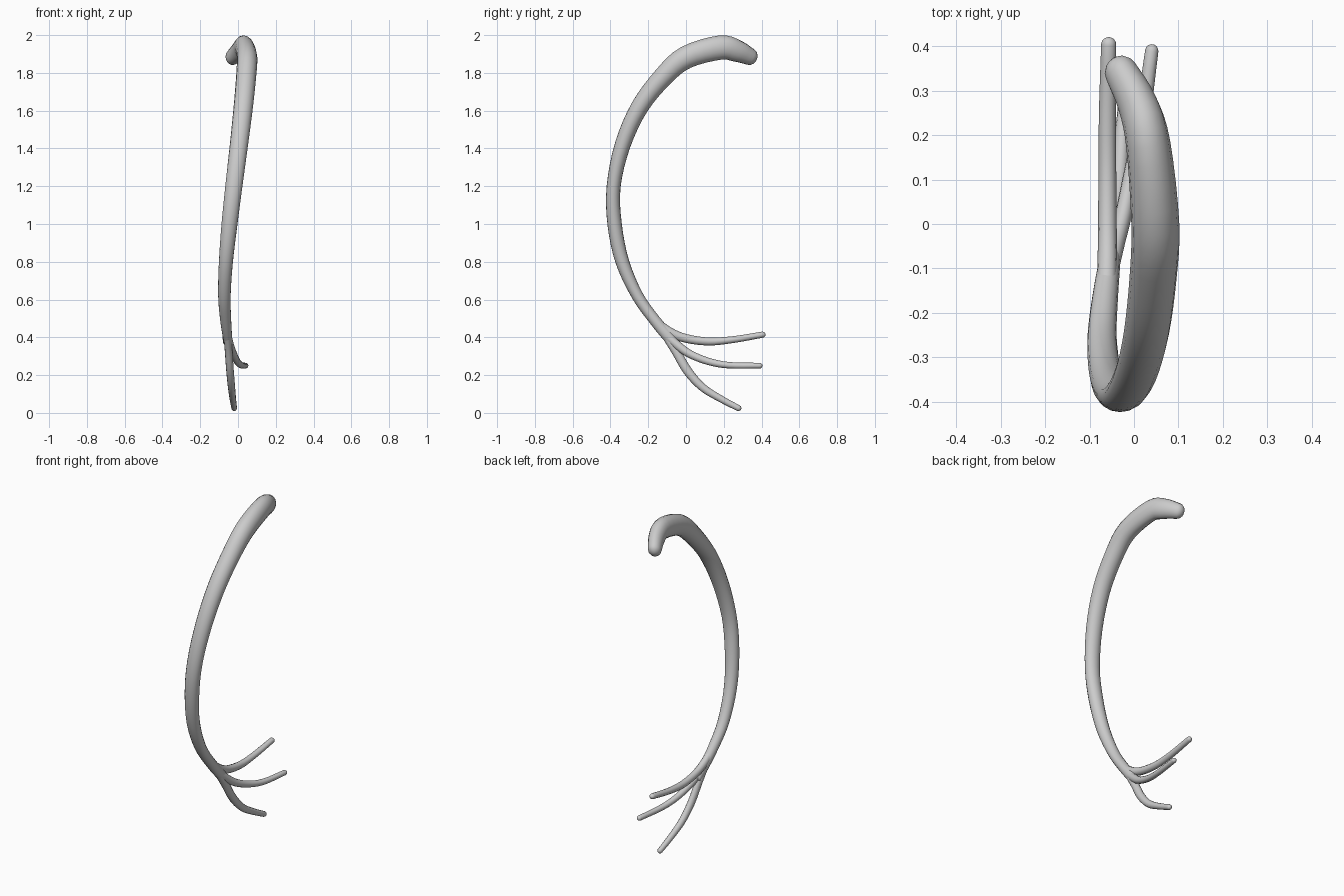
import bpy, bmesh, math
from mathutils import Vector


def spline(keys, steps):
    """Catmull-Rom through (x, y, z, side radius, in-plane radius) keys."""
    k = [Vector(p) for p in keys]
    k = [2 * k[0] - k[1]] + k + [2 * k[-1] - k[-2]]
    out = []
    for a, b, c, d in zip(k, k[1:], k[2:], k[3:]):
        for s in range(steps):
            t = s / steps
            out.append(0.5 * (2 * b + (c - a) * t + (2 * a - 5 * b + 4 * c - d) * t * t
                              + (3 * b - a - 3 * c + d) * t ** 3))
    return out + [k[-2]]


def tube(name, keys, sides=16, steps=4):
    pts = spline(keys, steps)
    pos = [Vector(p[:3]) for p in pts]
    # rounded far and near ends
    rings = []
    n = len(pts)
    for i, p in enumerate(pts):
        t = (pos[min(i + 1, n - 1)] - pos[max(i - 1, 0)]).normalized()
        rings.append((pos[i], t, p[3], p[4]))

    def cap(ring, sign):
        c, t, a, b = ring
        return [(c + t * sign * min(a, b) * math.sin(q), t, a * math.cos(q), b * math.cos(q))
                for q in (math.radians(d) for d in (25, 50, 70, 84))]
    rings = cap(rings[0], -1)[::-1] + rings + cap(rings[-1], 1)
    bm = bmesh.new()
    loops = []
    for c, t, a, b in rings:
        u = (Vector((1, 0, 0)) - t * t.x).normalized()
        v = t.cross(u)
        loops.append([bm.verts.new(c + u * a * math.cos(w) + v * b * math.sin(w))
                      for w in (2 * math.pi * j / sides for j in range(sides))])
    for l, m in zip(loops, loops[1:]):
        for j in range(sides):
            k = (j + 1) % sides
            bm.faces.new((l[j], l[k], m[k], m[j]))
    bm.faces.new(loops[0][::-1])
    bm.faces.new(loops[-1])
    bmesh.ops.recalc_face_normals(bm, faces=bm.faces)
    for f in bm.faces:
        f.smooth = True
    me = bpy.data.meshes.new(name)
    bm.to_mesh(me)
    bm.free()
    ob = bpy.data.objects.new(name, me)
    bpy.context.collection.objects.link(ob)
    return ob


# Curved main beam, thick at the hooked top and slim at the fork
tube("main_beam", [
    (-0.028, 0.340, 1.885, 0.038, 0.045),
    (0.008, 0.270, 1.916, 0.045, 0.058),
    (0.032, 0.180, 1.934, 0.050, 0.064),
    (0.048, 0.000, 1.882, 0.054, 0.060),
    (0.043, -0.120, 1.780, 0.053, 0.053),
    (0.028, -0.245, 1.620, 0.051, 0.047),
    (0.005, -0.335, 1.420, 0.048, 0.042),
    (-0.022, -0.383, 1.200, 0.045, 0.037),
    (-0.045, -0.378, 1.000, 0.042, 0.038),
    (-0.064, -0.337, 0.800, 0.037, 0.036),
    (-0.072, -0.257, 0.620, 0.033, 0.031),
    (-0.065, -0.165, 0.490, 0.029, 0.030),
    (-0.055, -0.085, 0.395, 0.024, 0.031),
    (-0.050, -0.050, 0.350, 0.018, 0.020)])

# Three tines fanning out from the fork
tube("upper_tine", [
    (-0.062, -0.150, 0.475, 0.022, 0.022),
    (-0.060, -0.080, 0.425, 0.022, 0.024),
    (-0.060, 0.000, 0.394, 0.021, 0.023),
    (-0.060, 0.120, 0.378, 0.020, 0.021),
    (-0.060, 0.250, 0.388, 0.019, 0.018),
    (-0.057, 0.405, 0.414, 0.017, 0.016)], 12)
tube("middle_tine", [
    (-0.058, -0.120, 0.425, 0.020, 0.022),
    (-0.042, -0.050, 0.362, 0.020, 0.023),
    (-0.024, 0.020, 0.312, 0.019, 0.021),
    (-0.004, 0.120, 0.272, 0.018, 0.019),
    (0.018, 0.230, 0.252, 0.017, 0.017),
    (0.040, 0.390, 0.250, 0.015, 0.015)], 12)
tube("lower_tine", [
    (-0.058, -0.120, 0.430, 0.020, 0.022),
    (-0.050, -0.055, 0.330, 0.020, 0.024),
    (-0.042, 0.010, 0.220, 0.020, 0.024),
    (-0.034, 0.090, 0.133, 0.019, 0.021),
    (-0.027, 0.190, 0.071, 0.017, 0.018),
    (-0.020, 0.278, 0.025, 0.015, 0.016)], 12)
